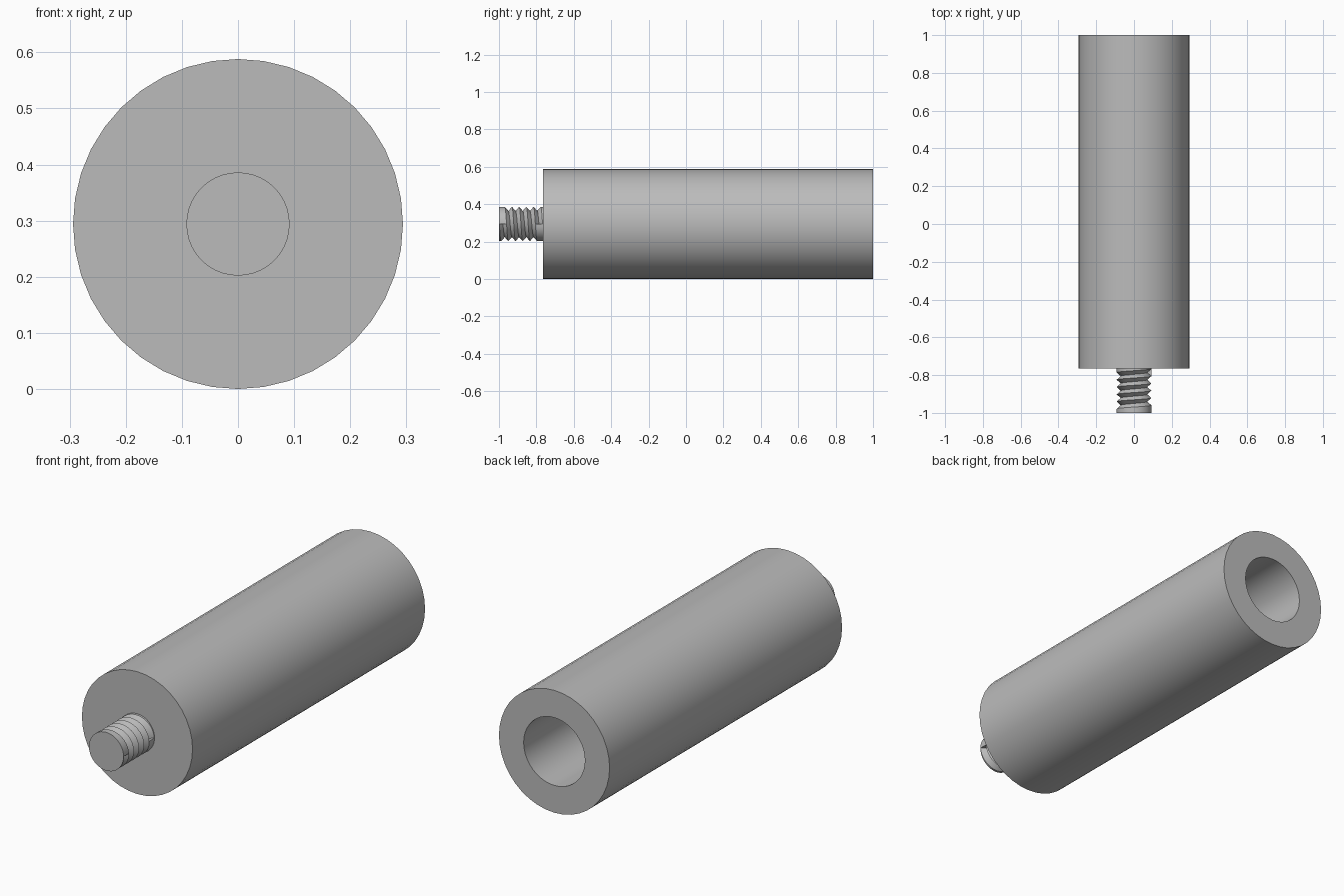
import bpy, bmesh, math

cube = bpy.data.objects.get("Cube")
if cube:
    bpy.data.objects.remove(cube, do_unlink=True)

AXIS_Z = 0.294
TIP, SHOULDER, BACK = -1.0, -0.765, 1.0

steel = bpy.data.materials.new("plain_grey")
steel.use_nodes = True
GREY = (0.5, 0.5, 0.5, 1)
steel.diffuse_color = GREY
steel.node_tree.nodes["Principled BSDF"].inputs["Base Color"].default_value = GREY


def point(bm, radius, angle, y):
    return bm.verts.new((radius * math.sin(angle), y, AXIS_Z + radius * math.cos(angle)))


def finish(bm, name, sharp):
    bmesh.ops.recalc_face_normals(bm, faces=bm.faces[:])
    mesh = bpy.data.meshes.new(name)
    bm.to_mesh(mesh)
    bm.free()
    mesh.materials.append(steel)
    obj = bpy.data.objects.new(name, mesh)
    bpy.context.collection.objects.link(obj)
    bpy.ops.object.select_all(action="DESELECT")
    obj.select_set(True)
    bpy.context.view_layer.objects.active = obj
    bpy.ops.object.shade_smooth_by_angle(angle=math.radians(sharp))


# Cylindrical body with a blind bore in the back, as a turned profile
def build_body(radius=0.294, bore=0.163, bore_end=0.0, sides=40):
    bm = bmesh.new()
    profile = [(radius, SHOULDER), (radius, BACK), (bore, BACK), (bore, bore_end)]
    rings = [[point(bm, r, math.tau * i / sides, y) for i in range(sides)]
             for r, y in profile]
    for a, b in zip(rings, rings[1:]):
        for i in range(sides):
            j = (i + 1) % sides
            bm.faces.new((a[i], a[j], b[j], b[i]))
    bm.faces.new(rings[0])
    bm.faces.new(rings[-1])
    finish(bm, "body", 30)


# Threaded stud: right-handed V groove cut into a rod with plain collars at its ends
def build_stud(crest_r=0.092, root_r=0.07, pitch=0.0385, turns=5, steps=40):
    bm = bmesh.new()
    start = TIP + 0.002
    angle = lambda n: math.pi / 2 + math.tau * n / steps
    total = turns * steps
    crest = [point(bm, crest_r, angle(n), start + pitch * n / steps)
             for n in range(total + steps + 1)]
    root = [point(bm, root_r, angle(n), start + pitch * (n / steps + 0.5))
            for n in range(total + 1)]
    for n in range(total):
        bm.faces.new((crest[n], crest[n + 1], root[n + 1], root[n]))
        bm.faces.new((root[n], root[n + 1], crest[n + 1 + steps], crest[n + steps]))
    # Walls where the groove starts and stops, then the collars and end discs
    for n, y in ((0, TIP), (total, SHOULDER)):
        bm.faces.new((crest[n], root[n], crest[n + steps]))
        ring = [point(bm, crest_r, angle(i), y) for i in range(steps)]
        for i in range(steps):
            bm.faces.new((ring[i], ring[(i + 1) % steps], crest[n + i + 1], crest[n + i]))
        bm.faces.new(ring)
    finish(bm, "threaded_stud", 30)


build_body()
build_stud()
